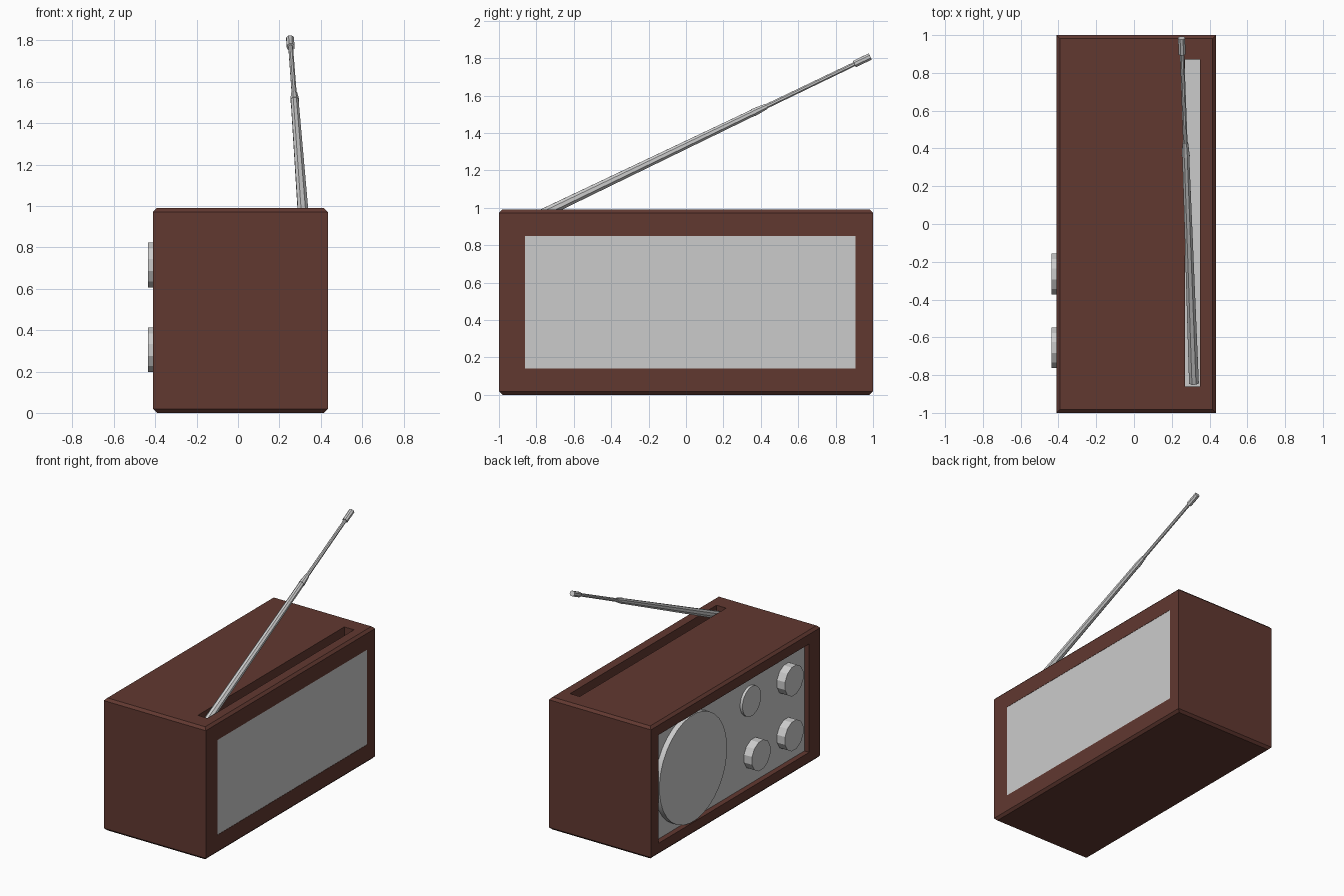
import bpy, bmesh
from math import pi
from mathutils import Vector, Matrix

if "Cube" in bpy.data.objects:
    bpy.data.objects.remove(bpy.data.objects["Cube"])

wood = bpy.data.materials.new("brown_wood")
wood.diffuse_color = (0.12, 0.04, 0.03, 1)
wood.use_nodes = True
wood.node_tree.nodes["Principled BSDF"].inputs["Base Color"].default_value = wood.diffuse_color


def make(name, bm):
    mesh = bpy.data.meshes.new(name)
    bmesh.ops.recalc_face_normals(bm, faces=bm.faces)
    bm.to_mesh(mesh)
    bm.free()
    ob = bpy.data.objects.new(name, mesh)
    bpy.context.collection.objects.link(ob)
    return ob


def add_box(bm, lo, hi):
    lo, hi = Vector(lo), Vector(hi)
    m = Matrix.Translation((lo + hi) / 2) @ Matrix.Diagonal((*(hi - lo), 1))
    bmesh.ops.create_cube(bm, size=1, matrix=m)


def box(name, lo, hi):
    bm = bmesh.new()
    add_box(bm, lo, hi)
    return make(name, bm)


def add_rod(bm, a, b, r1, r2, sides):
    a, b = Vector(a), Vector(b)
    d = b - a
    m = Matrix.Translation((a + b) / 2) @ d.to_track_quat('Z', 'Y').to_matrix().to_4x4()
    bmesh.ops.create_cone(bm, cap_ends=True, segments=sides, radius1=r1, radius2=r2,
                          depth=d.length, matrix=m @ Matrix.Rotation(pi / sides, 4, 'Z'))


def disc(name, y, z, r, x_face, sides):
    bm = bmesh.new()
    add_rod(bm, (-0.36, y, z), (x_face, y, z), r, r, sides)
    return make(name, bm)


# wooden case: top and bottom edges chamfered
bm = bmesh.new()
add_box(bm, (-0.41, -1, 0), (0.434, 1, 0.99))
rim = [e for e in bm.edges if abs(e.verts[0].co.z - e.verts[1].co.z) < 0.01]
bmesh.ops.bevel(bm, geom=rim, offset=0.018, segments=1, affect='EDGES')
case = make("case", bm)
case.data.materials.append(wood)

# openings: dial recess, back panel recess, antenna slot
bm = bmesh.new()
add_box(bm, (-0.6, -0.87, 0.09), (-0.36, 0.91, 0.90))
add_box(bm, (0.40, -0.86, 0.14), (0.6, 0.905, 0.85))
add_box(bm, (0.27, -0.86, 0.87), (0.35, 0.87, 1.2))
cutter = make("opening_cutter", bm)
cutter.hide_render = True
mod = case.modifiers.new("openings", 'BOOLEAN')
mod.operation = 'DIFFERENCE'
mod.solver = 'EXACT'
mod.object = cutter
bpy.context.view_layer.objects.active = case
bpy.ops.object.modifier_apply(modifier=mod.name)
bpy.data.objects.remove(cutter)

# grey panels
box("dial_panel", (-0.37, -0.87, 0.09), (-0.355, 0.91, 0.90))
box("back_panel", (0.395, -0.86, 0.14), (0.432, 0.905, 0.85))
box("slot_floor", (0.27, -0.86, 0.86), (0.35, 0.87, 0.88))

# speaker, dial and knobs
round_parts = [disc("speaker", 0.50, 0.495, 0.40, -0.41, 32),
               disc("tuning_dial", -0.22, 0.715, 0.11, -0.39, 32)]
for i, (y, z) in enumerate([(-0.655, 0.715), (-0.655, 0.305), (-0.265, 0.305)]):
    disc(f"knob_{i + 1}", y, z, 0.112, -0.436, 12)
for ob in round_parts:
    bpy.ops.object.select_all(action='DESELECT')
    ob.select_set(True)
    bpy.context.view_layer.objects.active = ob
    bpy.ops.object.shade_smooth_by_angle(angle=0.6)


# telescopic antenna, parametrised by its y position
def on_antenna(y):
    return (0.318 - 0.036 * (y + 0.86), y, 0.923 + 0.48 * (y + 0.86))


bm = bmesh.new()
for y1, y2, r1, r2 in [(-0.84, 0.36, 0.028, 0.020),
                       (0.36, 0.43, 0.023, 0.016),
                       (0.42, 0.92, 0.013, 0.012),
                       (0.90, 0.985, 0.020, 0.020)]:
    add_rod(bm, on_antenna(y1), on_antenna(y2), r1, r2, 8)
make("antenna", bm)
